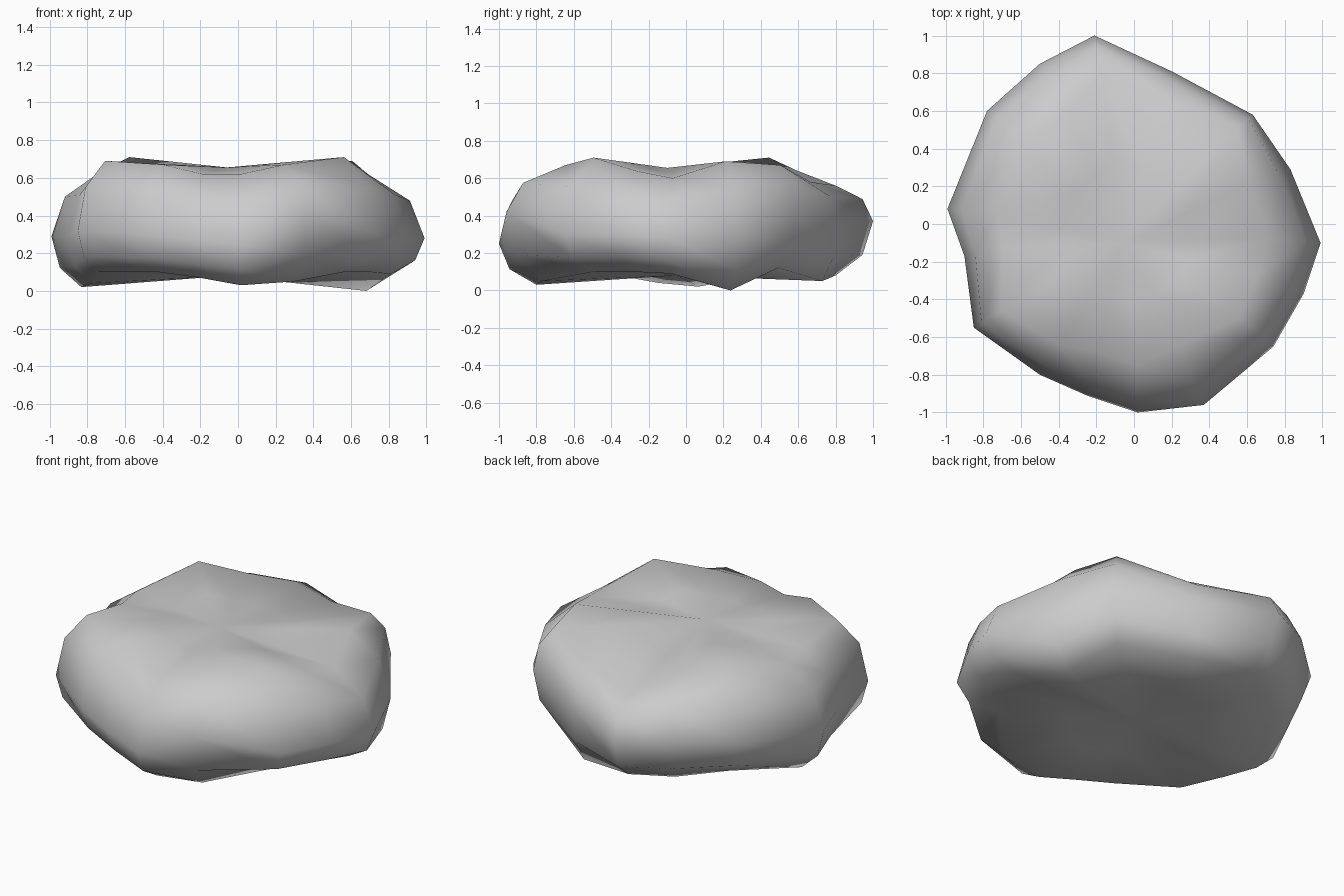
import bpy
import bmesh
from mathutils import Vector

cube = bpy.data.objects.get("Cube")
if cube:
    bpy.data.objects.remove(cube, do_unlink=True)

# One plain stone colour
stone = bpy.data.materials.new("stone grey")
stone.use_nodes = True
colour = (0.6, 0.6, 0.6, 1)
stone.diffuse_color = colour
stone.node_tree.nodes["Principled BSDF"].inputs["Base Color"].default_value = colour

# Girdle points, counterclockwise from the left side:
# x, y, girdle height, top rim height, top rim scale, base height, base scale
spokes = [
    (.99, -.1, .28, .6, .72, .09, .82),
    (.83, .29, .3, .69, .73, 0, .82),
    (.63, .58, .42, .67, .87, .12, .85),
    (.2, .81, .38, .58, .82, .05, .9),
    (-.21, 1, .37, .56, .8, .08, .8),
    (-.5, .85, .38, .64, .7, .08, .8),
    (-.78, .6, .35, .71, .74, .1, .8),
    (-.99, .08, .29, .63, .74, .02, .84),
    (-.9, -.17, .29, .64, .77, .04, .87),
    (-.85, -.55, .32, .69, .83, .1, .87),
    (-.5, -.8, .3, .67, .8, .1, .85),
    (-.25, -.91, .27, .62, .75, .07, .82),
    (.02, -1, .25, .62, .75, .03, .8),
    (.37, -.96, .42, .67, .67, .05, .8),
    (.74, -.65, .3, .71, .76, .1, .76),
    (.9, -.37, .3, .64, .73, .1, .78),
]
top_centre = Vector((-.06, -.1, .655))
base_centre = Vector((-.06, -.05, .08))


def shoulder(girdle, rim):
    """Rounded point between the girdle and a rim."""
    point = girdle.lerp(rim, .28)
    point.z = girdle.z + (rim.z - girdle.z) * .62
    return point


def spoke_points(x, y, girdle_z, top_z, top_scale, base_z, base_scale):
    """Points down one side of the boulder, from the top to the base."""
    girdle = Vector((x, y, girdle_z))
    top = Vector((x * top_scale, y * top_scale, top_z))
    base = Vector((x * base_scale, y * base_scale, base_z))
    return [top.lerp(top_centre, .5), top, shoulder(girdle, top), girdle,
            shoulder(girdle, base), base, base.lerp(base_centre, .5)]


# Boulder: rings of quads closed with a fan at the top and at the base
bm = bmesh.new()
columns = [[bm.verts.new(p) for p in spoke_points(*s)] for s in spokes]
top_vert = bm.verts.new(top_centre)
base_vert = bm.verts.new(base_centre)
for here, after in zip(columns, columns[1:] + columns[:1]):
    bm.faces.new((top_vert, here[0], after[0]))
    for i in range(len(here) - 1):
        bm.faces.new((here[i], here[i + 1], after[i + 1], after[i]))
    bm.faces.new((base_vert, after[-1], here[-1]))
bmesh.ops.recalc_face_normals(bm, faces=bm.faces)

mesh = bpy.data.meshes.new("boulder")
bm.to_mesh(mesh)
bm.free()
mesh.materials.append(stone)
mesh.shade_smooth()
boulder = bpy.data.objects.new("boulder", mesh)
bpy.context.collection.objects.link(boulder)
